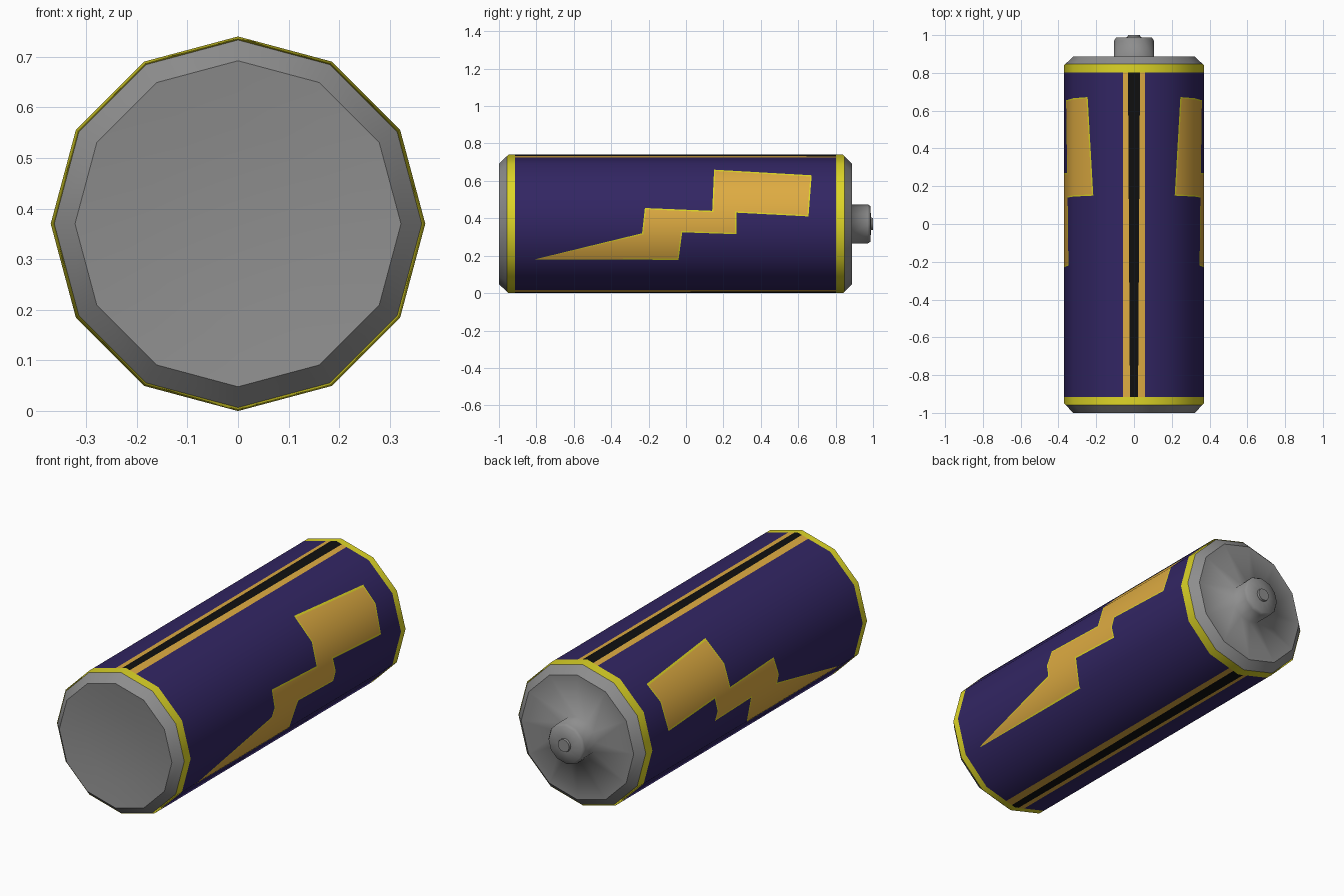
import bpy, bmesh, math
from mathutils import Vector

if "Cube" in bpy.data.objects:
    bpy.data.objects.remove(bpy.data.objects["Cube"])

SIDES, CZ, R = 12, 0.37, 0.37


def material(name, rgb):
    m = bpy.data.materials.new(name)
    m.diffuse_color = (*rgb, 1)
    m.use_nodes = True
    m.node_tree.nodes["Principled BSDF"].inputs["Base Color"].default_value = m.diffuse_color
    return m


purple = material("purple", (0.032, 0.019, 0.125))
orange = material("orange", (0.73, 0.41, 0.054))
yellow = material("yellow", (0.73, 0.67, 0.02))
black = material("black", (0.005, 0.005, 0.005))
grey = material("grey", (0.27, 0.27, 0.27))


def revolve(profile, sharp=()):
    """Spin (y, radius) points round the long axis; radius 0 closes the end."""
    bm = bmesh.new()
    rings = []
    for y, r in profile:
        n = SIDES if r else 1
        rings.append([bm.verts.new((r * math.cos(2 * math.pi * i / SIDES), y,
                                    CZ + r * math.sin(2 * math.pi * i / SIDES)))
                      for i in range(n)])
    for a, b in zip(rings, rings[1:]):
        for i in range(SIDES):
            j = (i + 1) % SIDES
            quad = [a[i % len(a)], b[i % len(b)], b[j % len(b)], a[j % len(a)]]
            bm.faces.new(list(dict.fromkeys(quad)))
    for k in sharp:
        for i in range(SIDES):
            bm.edges.get((rings[k][i], rings[k][(i + 1) % SIDES])).smooth = False
    for f in bm.faces:
        f.smooth = True
    bm.normal_update()
    return bm


def finish(bm, name, mats):
    me = bpy.data.meshes.new(name)
    bm.to_mesh(me)
    bm.free()
    for m in mats:
        me.materials.append(m)
    ob = bpy.data.objects.new(name, me)
    bpy.context.collection.objects.link(ob)
    return ob


def cut(bm, co, no, test=lambda f: True):
    faces = [f for f in bm.faces if test(f)]
    edges = {e for f in faces for e in f.edges}
    verts = {v for f in faces for v in f.verts}
    bmesh.ops.bisect_plane(bm, geom=list(verts) + list(edges) + faces,
                           plane_co=co, plane_no=no, dist=1e-5)


def inset(poly, d):
    """Shrink a clockwise outline by d."""
    out = []
    for i, p in enumerate(poly):
        a = (Vector(p) - Vector(poly[i - 1])).normalized()
        b = (Vector(poly[(i + 1) % len(poly)]) - Vector(p)).normalized()
        na, nb = Vector((a.y, -a.x)), Vector((b.y, -b.x))
        s = (na + nb) / max(0.12, 1 + na.dot(nb))
        out.append(tuple(Vector(p) + s * d))
    return out


def inside(poly, y, z):
    hit = False
    for (y1, z1), (y2, z2) in zip(poly, poly[1:] + poly[:1]):
        if (z1 > z) != (z2 > z) and y < y1 + (z - z1) * (y2 - y1) / (z2 - z1):
            hit = not hit
    return hit


# base cap: chamfer and shallow dished end
finish(revolve([(-0.979, 0), (-0.985, 0.19), (-1, 0.322), (-0.957, 0.363)][::1],
               sharp=[2]), "base_cap", [grey])

# top cap: chamfer, flat shoulder, terminal and its small tip
finish(revolve([(0.847, 0.363), (0.887, 0.322), (0.887, 0.105), (0.972, 0.105),
                (0.986, 0.095), (0.989, 0.034), (1.0, 0.032), (1.0, 0)],
               sharp=[1, 5, 6]), "top_cap", [grey])

# printed sleeve with yellow end bands
sleeve = revolve([(-0.957, 0.363), (-0.95, R), (-0.915, R), (0.803, R),
                  (0.84, R), (0.847, 0.363)])

# lightning bolt outline in (y, z), the same on both sides
bolt = [(-0.81, 0.18), (-0.235, 0.32), (-0.22, 0.455), (0.14, 0.44), (0.15, 0.66),
        (0.672, 0.63), (0.655, 0.41), (0.27, 0.43), (0.27, 0.315), (-0.02, 0.325),
        (-0.04, 0.178)]
core = inset(bolt, 0.007)
for poly in (bolt, core):
    for (y1, z1), (y2, z2) in zip(poly, poly[1:] + poly[:1]):
        def near(f):
            ys = [v.co.y for v in f.verts]
            zs = [v.co.z for v in f.verts]
            return (abs(f.calc_center_median().x) > 0.19
                    and min(ys) < max(y1, y2) and max(ys) > min(y1, y2)
                    and min(zs) < max(z1, z2) and max(zs) > min(z1, z2))
        cut(sleeve, (0, y1, z1), (0, z2 - z1, y1 - y2), near)

# stripes along the top and bottom, the black one widening to the terminal
for s in (-1, 1):
    def central(f):
        return abs(f.calc_center_median().x) < 0.17
    cut(sleeve, (s * 0.058, 0, 0), (1, 0, 0), central)
    cut(sleeve, (s * 0.027, 0, 0), (1, -s * 0.006, 0), central)

for f in sleeve.faces:
    c = f.calc_center_median()
    if not -0.915 < c.y < 0.803:
        f.material_index = 2
    elif abs(c.x) < 0.17:
        x = abs(c.x)
        f.material_index = 3 if x < 0.027 + 0.006 * c.y else 1 if x < 0.058 else 0
    elif inside(core, c.y, c.z):
        f.material_index = 1
    elif inside(bolt, c.y, c.z):
        f.material_index = 2

ob = finish(sleeve, "printed_sleeve", [purple, orange, yellow, black])
# round shading across the cut faces
ob.data.normals_split_custom_set_from_vertices(
    [Vector((v.co.x, 0, v.co.z - CZ)).normalized() for v in ob.data.vertices])
